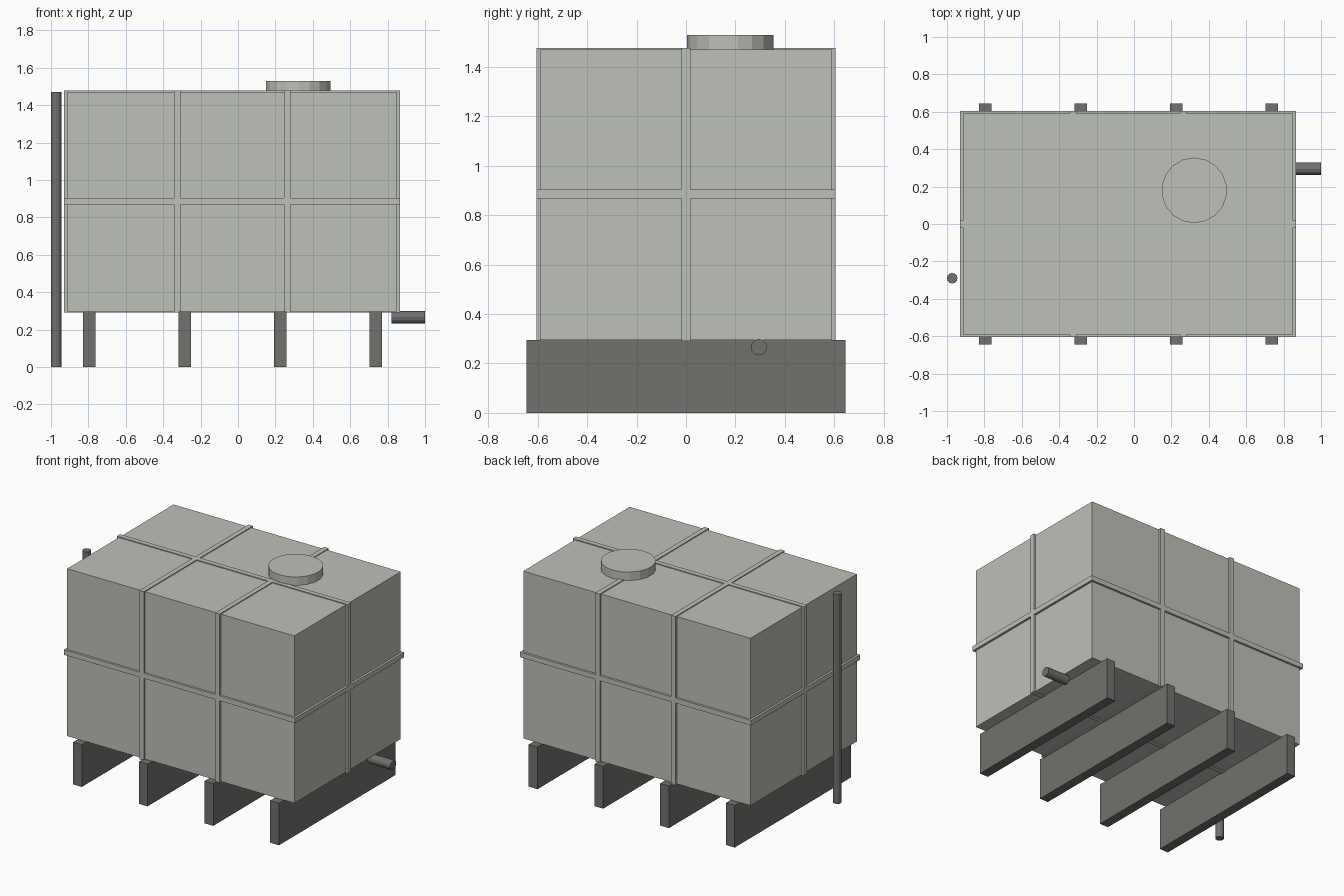
import bpy
from math import pi

if "Cube" in bpy.data.objects:
    bpy.data.objects.remove(bpy.data.objects["Cube"])


def material(name, rgb):
    m = bpy.data.materials.new(name)
    m.diffuse_color = (*rgb, 1)
    m.use_nodes = True
    m.node_tree.nodes["Principled BSDF"].inputs["Base Color"].default_value = m.diffuse_color
    return m


LIGHT = material("pale_grey_green", (0.51, 0.53, 0.48))
DARK = material("dark_grey", (0.165, 0.165, 0.155))


def box(name, lo, hi, mat):
    bpy.ops.mesh.primitive_cube_add(size=1, location=[(a + b) / 2 for a, b in zip(lo, hi)])
    o = bpy.context.object
    o.name = name
    o.scale = [b - a for a, b in zip(lo, hi)]
    bpy.ops.object.transform_apply(location=False, rotation=False, scale=True)
    o.data.materials.append(mat)
    return o


def cylinder(name, centre, radius, length, sides, mat, rot=(0, 0, 0)):
    bpy.ops.mesh.primitive_cylinder_add(vertices=sides, radius=radius, depth=length,
                                        location=centre, rotation=rot)
    o = bpy.context.object
    o.name = name
    o.data.materials.append(mat)
    return o


# Tank body
LO, HI = (-0.914, -0.59, 0.296), (0.851, 0.59, 1.471)
box("tank_body", LO, HI, LIGHT)

# Flanges running right round the tank where the panels join
OUT_LO, OUT_HI = (-0.929, -0.605, 0.29), (0.867, 0.605, 1.477)


def flange(name, axis, pos, half=0.0175):
    lo, hi = list(OUT_LO), list(OUT_HI)
    lo[axis], hi[axis] = pos - half, pos + half
    box(name, lo, hi, LIGHT)


flange("cross_flange_left", 0, -0.325)
flange("cross_flange_right", 0, 0.263)
flange("long_flange", 1, 0.0)
flange("horizontal_flange", 2, 0.886)

# Access hatch on the roof
cylinder("hatch_lid", (0.322, 0.18, 1.495), 0.175, 0.07, 18, LIGHT)

# Support walls under the tank
for i in range(4):
    x = -0.796 + i * 0.5107
    box(f"support_{i + 1}", (x - 0.034, -0.645, 0), (x + 0.034, 0.645, 0.296), DARK)

# Standing pipe and outlet pipe
cylinder("standing_pipe", (-0.972, -0.29, 0.7355), 0.028, 1.471, 12, DARK)
cylinder("outlet_pipe", (0.911, 0.295, 0.266), 0.033, 0.178, 12, DARK, (0, pi / 2, 0))
